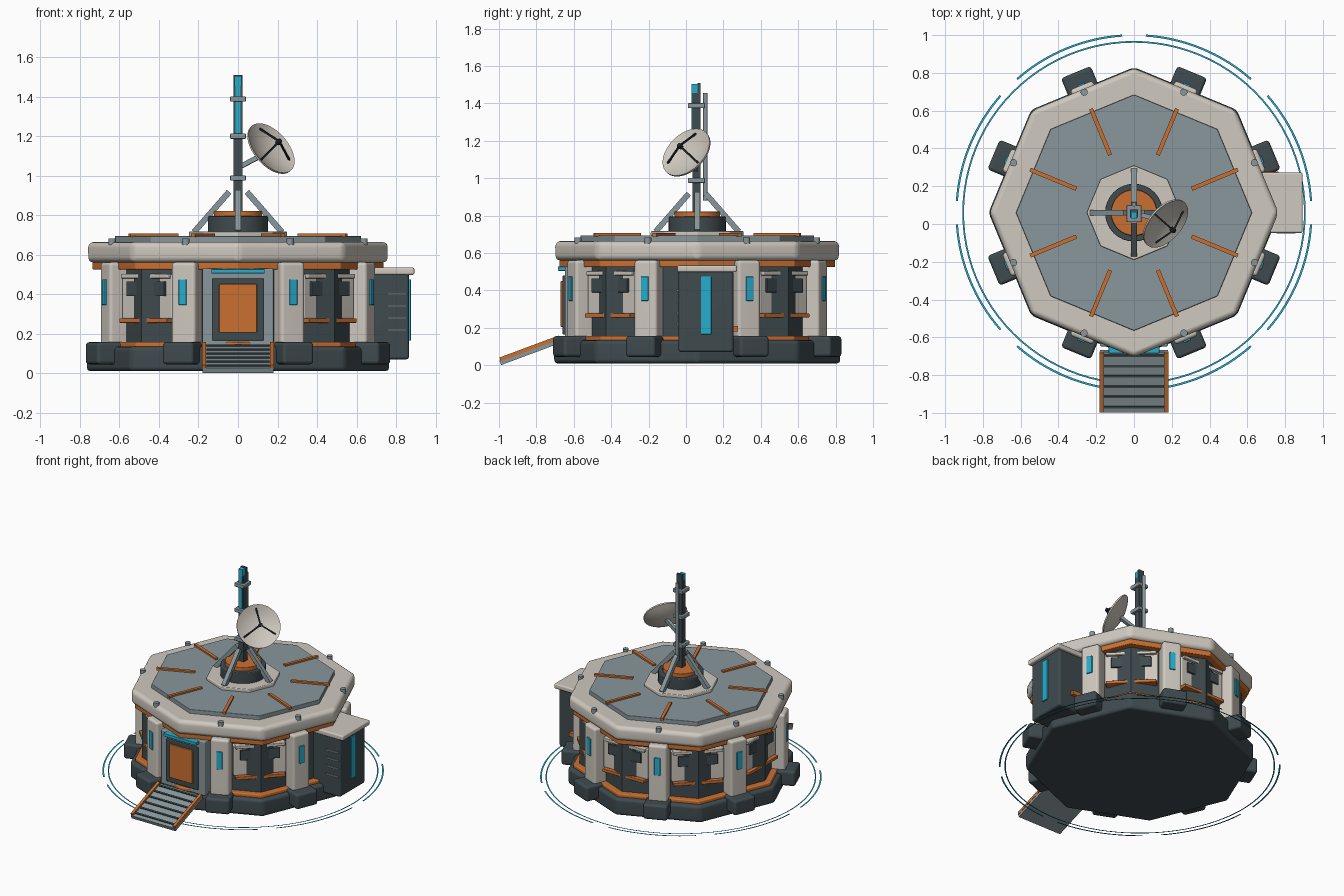
import bpy, bmesh, math
from mathutils import Vector, Matrix

cube = bpy.data.objects.get("Cube")
if cube:
    bpy.data.objects.remove(cube, do_unlink=True)

CY = 0.06          # hub centre in y
UP = Vector((0, 0, 1))


def material(name, rgb):
    m = bpy.data.materials.new(name)
    m.use_nodes = True
    m.diffuse_color = (*rgb, 1)
    m.node_tree.nodes["Principled BSDF"].inputs["Base Color"].default_value = (*rgb, 1)
    return m


SHELL = material("warm white shell", (0.62, 0.58, 0.52))
GREY = material("steel grey", (0.25, 0.31, 0.33))
DARK = material("dark slate", (0.05, 0.07, 0.078))
BLACK = material("near black", (0.016, 0.021, 0.024))
ORANGE = material("burnt orange", (0.6, 0.16, 0.03))
CYAN = material("cyan light", (0.02, 0.42, 0.62))


def finish(name, bm, mat, matrix=Matrix(), bevel=0, smooth=False):
    if bevel:
        edges = [e for e in bm.edges if e.calc_face_angle(0) > 0.5]
        bmesh.ops.bevel(bm, geom=edges, offset=bevel, segments=3, profile=0.5,
                        affect='EDGES', clamp_overlap=True)
    bmesh.ops.recalc_face_normals(bm, faces=bm.faces)
    me = bpy.data.meshes.new(name)
    bm.to_mesh(me)
    bm.free()
    me.materials.append(mat)
    ob = bpy.data.objects.new(name, me)
    ob.matrix_world = matrix
    bpy.context.scene.collection.objects.link(ob)
    if bevel or smooth:
        me.shade_smooth()
        me.set_sharp_from_angle(angle=math.radians(32))
        ob.modifiers.new("weighted", 'WEIGHTED_NORMAL').keep_sharp = True
    return ob


def box(name, lo, hi, mat, bevel=0, matrix=Matrix()):
    """Box between two corners, optionally moved by a matrix."""
    lo, hi = Vector(lo), Vector(hi)
    bm = bmesh.new()
    bmesh.ops.create_cube(bm, size=1)
    bmesh.ops.scale(bm, vec=hi - lo, verts=bm.verts)
    bmesh.ops.translate(bm, vec=(lo + hi) / 2, verts=bm.verts)
    return finish(name, bm, mat, matrix, bevel)


def polar(angle):
    """Frame at the hub axis whose x points outward at the angle."""
    return Matrix.Translation((0, CY, 0)) @ Matrix.Rotation(math.radians(angle), 4, 'Z')


def prism(name, r, z0, z1, mat, sides=8, bevel=0, matrix=None):
    bm = bmesh.new()
    bmesh.ops.create_cone(bm, cap_ends=True, segments=sides, radius1=r, radius2=r, depth=z1 - z0)
    bmesh.ops.translate(bm, vec=(0, 0, (z0 + z1) / 2), verts=bm.verts)
    return finish(name, bm, mat, matrix or polar(0), bevel, sides > 8)


def beam(name, p, q, t, mat):
    p, q = Vector(p), Vector(q)
    d = q - p
    m = Matrix.Translation(p) @ d.to_track_quat('Z', 'Y').to_matrix().to_4x4()
    return box(name, (-t / 2, -t / 2, 0), (t / 2, t / 2, d.length), mat, 0, m)


def lathe(name, profile, mat, matrix, sweep=360, steps=48):
    """Sweep (radius, z) points around the local z axis."""
    bm = bmesh.new()
    vs = [bm.verts.new((r, 0, z)) for r, z in profile]
    es = [bm.edges.new(pair) for pair in zip(vs, vs[1:])]
    bmesh.ops.spin(bm, geom=vs + es, cent=(0, 0, 0), axis=UP,
                   angle=math.radians(sweep), steps=steps)
    bmesh.ops.remove_doubles(bm, verts=bm.verts, dist=0.0001)
    return finish(name, bm, mat, matrix, 0, True)


# Octagonal body, stacked from the ground up
prism("base", 0.77, 0.01, 0.135, DARK, bevel=0.022)
prism("base_trim", 0.735, 0.12, 0.158, ORANGE, bevel=0.008)
prism("wall", 0.69, 0.14, 0.57, DARK)
prism("eave_trim", 0.738, 0.525, 0.57, ORANGE, bevel=0.006)
prism("roof", 0.765, 0.56, 0.665, SHELL, bevel=0.03)
prism("roof_deck", 0.625, 0.65, 0.695, GREY, bevel=0.004)
prism("roof_hub", 0.25, 0.69, 0.717, SHELL, bevel=0.006)
prism("mast_drum", 0.153, 0.71, 0.795, DARK, 32, 0.006)
prism("mast_drum_cap", 0.122, 0.79, 0.822, ORANGE, 32, 0.004)

# Pillars, feet, lamps, roof strips and bolts on every wall side
for i in range(8):
    f = polar(22.5 + 45 * i)
    box("foot", (0.6, -0.085, 0.045), (0.805, 0.085, 0.157), DARK, 0.018, f)
    box("pillar", (0.6, -0.066, 0.14), (0.73, 0.066, 0.562), SHELL, 0.018, f)
    box("pillar_lamp", (0.72, -0.021, 0.345), (0.738, 0.021, 0.475), CYAN, 0.004, f)
    box("roof_strip", (0.33, -0.011, 0.69), (0.595, 0.011, 0.707), ORANGE, 0, f)
    prism("roof_bolt", 0.019, 0.65, 0.682, GREY, 12, 0, f @ Matrix.Translation((0.69, 0, 0)))

# Window units, pierced by the wall corners
for a in (45, 90, 135, 180, 225, 315):
    f = polar(a)
    box("window_panel", (0.58, -0.18, 0.275), (0.652, 0.18, 0.5), SHELL, 0.008, f)
    box("window_hood", (0.6, -0.17, 0.48), (0.672, 0.17, 0.503), SHELL, 0.005, f)
    box("window_glass", (0.6, -0.135, 0.39), (0.665, 0.135, 0.465), DARK, 0.003, f)
    box("window_ledge", (0.6, -0.17, 0.255), (0.68, 0.17, 0.278), ORANGE, 0.004, f)

# Entrance
box("door_frame", (-0.18, -0.648, 0.13), (0.18, -0.5, 0.53), GREY, 0.008)
box("door_surround", (-0.13, -0.66, 0.165), (0.13, -0.6, 0.48), DARK, 0.006)
box("door_panel", (-0.095, -0.67, 0.205), (0.095, -0.62, 0.452), ORANGE, 0.004)
box("door_lamp", (-0.135, -0.685, 0.505), (0.135, -0.63, 0.528), CYAN, 0.004)

# Sloped ramp with treads and side rails
low, high = Vector((0, -0.99, 0.006)), Vector((0, -0.67, 0.125))
run = high - low
ramp = Matrix.Translation(low) @ Matrix.Rotation(math.atan2(run.z, run.y), 4, 'X')
box("ramp", (-0.18, 0, -0.005), (0.18, run.length, 0.021), GREY, 0, ramp)
for s in (-1, 1):
    box("ramp_rail", (s * 0.172 - 0.01, 0.005, 0.015), (s * 0.172 + 0.01, run.length, 0.036), ORANGE, 0, ramp)
for i in range(6):
    y = 0.025 + i * 0.058
    box("ramp_tread", (-0.16, y, 0.015), (0.16, y + 0.012, 0.028), DARK, 0, ramp)

# Side equipment cabinet
box("cabinet", (0.6, -0.04, 0.07), (0.866, 0.253, 0.51), DARK, 0.015)
box("cabinet_lid", (0.6, -0.047, 0.498), (0.893, 0.272, 0.535), SHELL, 0.01)
box("cabinet_lamp", (0.86, 0.08, 0.165), (0.875, 0.135, 0.475), CYAN, 0.003)
box("cabinet_coupling", (0.68, 0.24, 0.18), (0.765, 0.277, 0.21), ORANGE)
for i in range(4):
    z = 0.215 + i * 0.06
    box("cabinet_louvre", (0.755, -0.05, z), (0.855, -0.03, z + 0.01), GREY)

# Mast with struts, collars and lights
box("mast", (-0.022, 0.035, 0.81), (0.022, 0.078, 1.455), DARK)
box("mast_fin", (-0.022, 0.062, 1.45), (0.022, 0.078, 1.51), DARK)
box("mast_top_lamp", (-0.017, 0.03, 1.455), (0.017, 0.063, 1.505), CYAN)
box("mast_lamp_strip", (-0.012, 0.03, 1.21), (0.012, 0.037, 1.455), CYAN)
prism("mast_rod", 0.012, 0.88, 1.455, GREY, 12, 0, Matrix.Translation((0, 0.104, 0)))
for z in (0.975, 1.187, 1.375):
    box("mast_collar", (-0.04, 0.01, z), (0.04, 0.1, z + 0.027), GREY, 0.005)
for i in range(4):
    f = polar(90 * i)
    beam("mast_strut", f @ Vector((0.222, 0, 0.715)), f @ Vector((0.045, 0, 0.918)), 0.03, GREY)

# Dish antenna facing up, forward and to the side
normal = Vector((0.63, -0.55, 0.55)).normalized()
dish = Matrix.Translation((0.17, 0, 1.14)) @ normal.to_track_quat('Z', 'Y').to_matrix().to_4x4()
R, DEPTH = 0.15, 0.04
bowl = [(R * k / 6, DEPTH * ((k / 6) ** 2 - 1)) for k in range(7)]
back = [(r, z - 0.01) for r, z in reversed(bowl)]
lathe("dish", bowl + back, SHELL, dish)
feed = dish @ Vector((0, 0, 0.062))
for i in range(3):
    a = math.radians(90 + 120 * i)
    rim = dish @ Vector((0.125 * math.cos(a), 0.125 * math.sin(a), -0.012))
    beam("dish_spoke", rim, feed, 0.009, BLACK)
prism("dish_feed", 0.013, 0.045, 0.07, BLACK, 12, 0, dish)
beam("dish_arm", (0, 0.055, 1.04), dish @ Vector((0, 0, -0.045)), 0.024, GREY)

# Ground light rings: one full circle and eight arcs
lathe("ground_ring", [(0.9, 0.002), (0.909, 0.002)], CYAN, polar(0), 360, 96)
for i in range(8):
    lathe("ground_arc", [(0.934, 0.002), (0.945, 0.002)], CYAN, polar(45 * i + 3.8), 37.4, 16)
